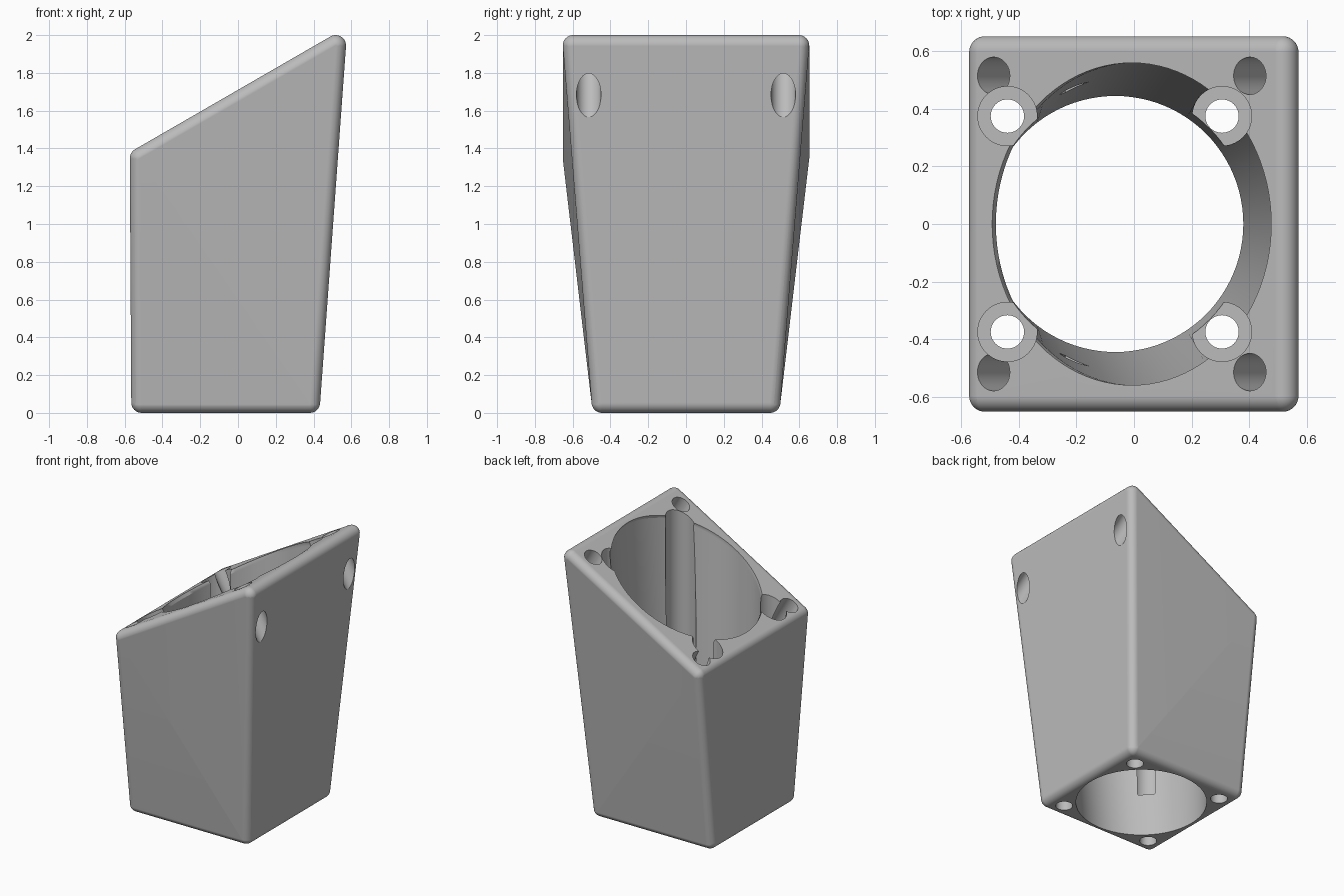
import bpy, bmesh, math
from mathutils import Matrix, Vector

cube = bpy.data.objects.get("Cube")
if cube:
    bpy.data.objects.remove(cube, do_unlink=True)

ROUND = 0.055                       # edge radius of the body
TOP = Matrix.Translation((-0.028, 0, 1.694)) @ Matrix.Rotation(math.radians(-30), 4, 'Y')
move = Matrix.Translation

grey = bpy.data.materials.new("plain_grey")
grey.use_nodes = True
grey.diffuse_color = (0.5, 0.5, 0.5, 1)
grey.node_tree.nodes["Principled BSDF"].inputs["Base Color"].default_value = grey.diffuse_color


def make_object(name, bm):
    bmesh.ops.recalc_face_normals(bm, faces=bm.faces)
    mesh = bpy.data.meshes.new(name)
    bm.to_mesh(mesh)
    bm.free()
    mesh.materials.append(grey)
    obj = bpy.data.objects.new(name, mesh)
    bpy.context.collection.objects.link(obj)
    return obj


def loft(name, rings, sides):
    """Closed solid through circles, each given as (matrix, radius)."""
    bm = bmesh.new()
    loops = []
    for matrix, radius in rings:
        angles = [math.tau * i / sides for i in range(sides)]
        loops.append([bm.verts.new(matrix @ Vector((radius * math.cos(a), radius * math.sin(a), 0)))
                      for a in angles])
    for low, high in zip(loops, loops[1:]):
        for i in range(sides):
            j = (i + 1) % sides
            bm.faces.new((low[i], low[j], high[j], high[i]))
    bm.faces.new(loops[0])
    bm.faces.new(loops[-1])
    return make_object(name, bm)


# Body: hull around rounded corners of a flat base and a tilted square top
bm = bmesh.new()
for sx in (-1, 1):
    for sy in (-1, 1):
        base = move((-0.065 + sx * 0.445, sy * 0.445, ROUND))
        top = TOP @ move((sx * 0.5975, sy * 0.5975, -ROUND))
        for corner in (base, top):
            bmesh.ops.create_uvsphere(bm, u_segments=32, v_segments=16, radius=ROUND, matrix=corner)
hull = bmesh.ops.convex_hull(bm, input=bm.verts)
inside = {v for v in hull["geom_interior"] + hull["geom_unused"] if isinstance(v, bmesh.types.BMVert)}
bmesh.ops.delete(bm, geom=list(inside), context='VERTS')
skin = {f for f in hull["geom"] if isinstance(f, bmesh.types.BMFace) and f.is_valid}
bmesh.ops.delete(bm, geom=[f for f in bm.faces if f not in skin], context='FACES')
bmesh.ops.delete(bm, geom=[e for e in bm.edges if not e.link_faces], context='EDGES')
bmesh.ops.delete(bm, geom=[v for v in bm.verts if not v.link_faces], context='VERTS')
bmesh.ops.dissolve_limit(bm, angle_limit=0.001, verts=bm.verts, edges=bm.edges)
body = make_object("duct_body", bm)

# Main passage: round at the base, widening to the tilted top
cutters = [loft("passage_cutter", [
    (move((-0.065, 0, -0.1)), 0.445),
    (move((-0.065, 0, 0)), 0.445),
    (TOP @ move((0.023, 0, -0.026)), 0.56),
    (TOP @ move((0.023, 0, 0.2)), 0.56)], 96)]

for sx in (-1, 1):
    for sy in (-1, 1):
        # Base screw hole with a wide tool shaft above its shoulder
        x, y = -0.067 + sx * 0.373, sy * 0.375
        cutters.append(loft("base_screw_cutter", [
            (move((x, y, -0.1)), 0.058), (move((x, y, 0.32)), 0.058),
            (move((x, y, 0.32)), 0.103), (move((x, y, 2.4)), 0.103)], 40))
        # Top screw hole, square to the tilted face
        x, y = -0.017 + sx * 0.514, sy * 0.515
        cutters.append(loft("top_screw_cutter", [
            (TOP @ move((x, y, -0.56)), 0.065), (TOP @ move((x, y, 0.2)), 0.065)], 40))

# Cut every opening, then remove the cutters
bpy.ops.object.select_all(action='DESELECT')
bpy.context.view_layer.objects.active = body
body.select_set(True)
for cutter in cutters:
    cutter.hide_render = True
    mod = body.modifiers.new("opening", 'BOOLEAN')
    mod.operation = 'DIFFERENCE'
    mod.solver = 'EXACT'
    mod.object = cutter
    bpy.ops.object.modifier_apply(modifier=mod.name)
    bpy.data.objects.remove(cutter, do_unlink=True)

# Smooth curves, sharp rims
bpy.ops.object.shade_smooth_by_angle(angle=math.radians(30))
weighted = body.modifiers.new("even_shading", 'WEIGHTED_NORMAL')
weighted.keep_sharp = True
